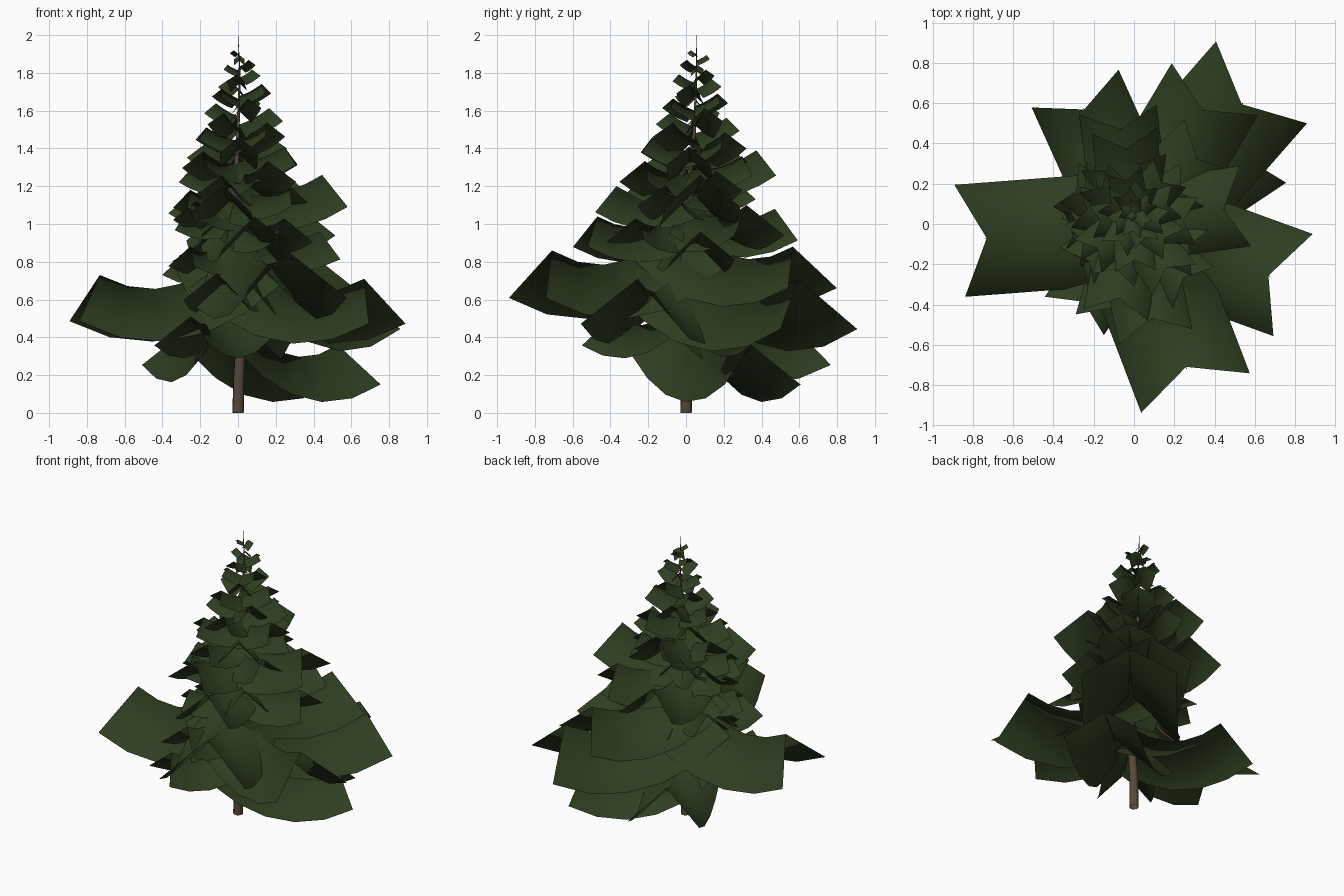
import bpy, math, random
from mathutils import Vector

if "Cube" in bpy.data.objects:
    bpy.data.objects.remove(bpy.data.objects["Cube"])

random.seed(4)

def material(name, color):
    m = bpy.data.materials.new(name)
    m.diffuse_color = (*color, 1)
    m.use_nodes = True
    m.node_tree.nodes["Principled BSDF"].inputs["Base Color"].default_value = m.diffuse_color
    return m

GREEN = material("needle green", (0.027, 0.048, 0.015))
BROWN = material("bark brown", (0.095, 0.064, 0.040))

def mesh_object(name, verts, faces, mat):
    me = bpy.data.meshes.new(name)
    me.from_pydata(verts, [], faces)
    me.materials.append(mat)
    me.polygons.foreach_set("use_smooth", [True] * len(me.polygons))
    ob = bpy.data.objects.new(name, me)
    bpy.context.collection.objects.link(ob)
    return ob

def tube(name, path, radii, sides):
    """Tapered tube along a path of points."""
    verts, faces = [], []
    for i, p in enumerate(path):
        d = (path[min(i + 1, len(path) - 1)] - path[max(i - 1, 0)]).normalized()
        u = d.cross(Vector((0.3, 0.9, 0.1))).normalized()
        v = d.cross(u)
        for k in range(sides):
            a = 2 * math.pi * k / sides
            verts.append(p + (u * math.cos(a) + v * math.sin(a)) * radii[i])
    for i in range(len(path) - 1):
        for k in range(sides):
            a, b = i * sides + k, i * sides + (k + 1) % sides
            faces.append((a, b, b + sides, a + sides))
    return mesh_object(name, verts, faces, BROWN)

# Trunk: gently wandering, tapering to a thin leader
TRUNK = [Vector(p) for p in [(0, 0, 0), (0.005, 0.005, 0.2), (0.02, 0, 0.45), (0.015, -0.02, 0.75),
                             (-0.01, -0.025, 1.0), (-0.01, 0.02, 1.25), (0.0, 0.045, 1.5),
                             (0.01, 0.055, 1.8), (0.0, 0.055, 2.0)]]
tube("trunk", TRUNK, [0.032, 0.03, 0.028, 0.025, 0.021, 0.016, 0.009, 0.004, 0.001], 8)

def trunk_at(z):
    for a, b in zip(TRUNK, TRUNK[1:]):
        if z <= b.z:
            return a.lerp(b, (z - a.z) / (b.z - a.z))
    return TRUNK[-1]

STEPS = 5

def bough(name, azimuth, length, tip_z):
    """Roof-folded needle sheet that sags and turns up, with its twig."""
    # low boughs droop then lift, top boughs rise straighter
    f = min(1, max(0, (tip_z - 0.95) / 0.65))
    droop, lift = 0.95 - 1.25 * f, 0.75 - 0.53 * f
    w = (0.38 + 0.12 * f) * length
    a = math.radians(azimuth)
    out, side = Vector((math.cos(a), math.sin(a), 0)), Vector((-math.sin(a), math.cos(a), 0))
    root = trunk_at(tip_z + (droop - lift) * length)
    tip = Vector((0, 0, tip_z)) + out * length
    if tip_z > 1.0:
        tip += Vector((root.x, root.y, 0))
    reach = Vector((tip.x - root.x, tip.y - root.y, 0))
    verts, faces, spine = [], [], []
    for i in range(STEPS + 1):
        t = i / STEPS
        ridge = root + reach * t + Vector((0, 0, length * (lift * t * t - droop * t)))
        slope = 2 * lift * t - droop
        normal = (Vector((0, 0, 1)) - out * slope).normalized()
        spine.append(ridge - normal * 0.02 * min(1, length * 2))
        verts += [ridge + side * w - normal * w, ridge, ridge - side * w - normal * w]
    for i in range(STEPS):
        for k in (0, 1):
            n = i * 3 + k
            faces.append((n + 3, n + 4, n + 1, n))
    mesh_object(name, verts, faces, GREEN)
    r = 0.023 * length
    tube(name + "_twig", spine, [r * (1 - 0.9 * i / STEPS) for i in range(STEPS + 1)], 5)

# Large boughs: azimuth, length, height of the ridge end
LARGE = [(33, 0.63, 0.36), (113.5, 0.62, 0.46), (-123, 0.46, 0.51), (-21, 0.715, 0.71),
         (185.5, 0.735, 0.73), (48, 0.80, 0.71), (-70, 0.755, 0.86), (59, 0.66, 0.88),
         (-105, 0.43, 0.74), (150, 0.33, 0.84), (-145, 0.31, 0.88), (10, 0.44, 0.96),
         (-78, 0.47, 1.04), (97, 0.48, 1.08), (180, 0.27, 1.06), (8, 0.46, 1.26),
         (-100, 0.38, 1.20), (95, 0.35, 1.39), (-45, 0.36, 1.03), (-140, 0.28, 1.12),
         (45, 0.46, 1.10), (145, 0.29, 1.16)]
for i, (az, length, z) in enumerate(LARGE):
    bough(f"lower_bough_{i + 1}", az, length, z)

# Upper boughs: spiral up the trunk, shrinking to the top
SIZE = [(1.15, 0.32), (1.3, 0.27), (1.5, 0.215), (1.57, 0.16), (1.75, 0.105), (1.92, 0.045)]

def size_at(z):
    for (z0, s0), (z1, s1) in zip(SIZE, SIZE[1:]):
        if z <= z1:
            return s0 + (s1 - s0) * (z - z0) / (z1 - z0)
    return SIZE[-1][1]

COUNT = 30
for i in range(COUNT):
    z = 1.18 + 0.74 * i / (COUNT - 1)
    az = 200 + 137.5 * i
    bias = 1 + 0.12 * math.cos(math.radians(az - 10))
    bough(f"upper_bough_{i + 1}", az, size_at(z) * bias * random.uniform(0.9, 1.08), z)
